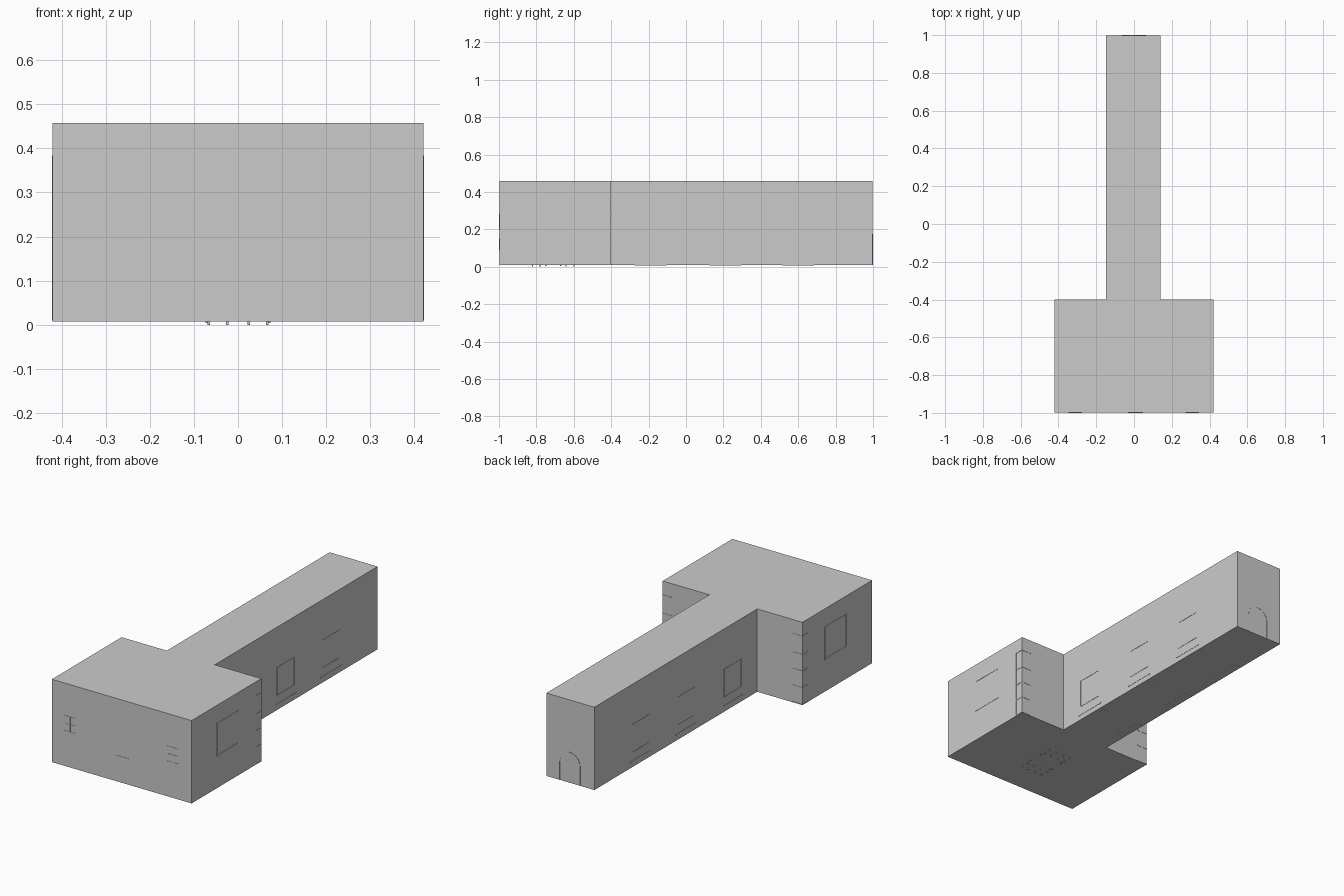
import bpy, bmesh, math
from mathutils import Vector

if "Cube" in bpy.data.objects:
    bpy.data.objects.remove(bpy.data.objects["Cube"])

EPS = 0.0015                      # how far trims show through the thin shell
W, CL, CR = 0.42, -0.148, 0.14    # room half width, corridor left and right
Y0, YM, Y1 = -0.998, -0.4, 0.998
Z0, Z1 = 0.008, 0.458


def finish(name, bm):
    bmesh.ops.recalc_face_normals(bm, faces=bm.faces)
    me = bpy.data.meshes.new(name)
    bm.to_mesh(me)
    bm.free()
    ob = bpy.data.objects.new(name, me)
    bpy.context.collection.objects.link(ob)
    return ob


def boxes(name, items):
    """One object from boxes given as (x0, x1, y0, y1, z0, z1)."""
    bm = bmesh.new()
    for x0, x1, y0, y1, z0, z1 in items:
        vs = bmesh.ops.create_cube(bm, size=1)["verts"]
        bmesh.ops.scale(bm, vec=(x1 - x0, y1 - y0, z1 - z0), verts=vs)
        bmesh.ops.translate(bm, vec=((x0 + x1) / 2, (y0 + y1) / 2, (z0 + z1) / 2), verts=vs)
    return finish(name, bm)


def prism(name, pts, direction):
    """Extrude a flat outline of 3D points."""
    bm = bmesh.new()
    f = bm.faces.new([bm.verts.new(p) for p in pts])
    ext = bmesh.ops.extrude_face_region(bm, geom=[f], use_keep_orig=True)
    bmesh.ops.translate(bm, vec=Vector(direction),
                        verts=[g for g in ext["geom"] if isinstance(g, bmesh.types.BMVert)])
    return finish(name, bm)


def rim(a0, a1, z0, z1, t):
    """Four bars of a rectangular frame as (a0, a1, z0, z1)."""
    return [(a0, a0 + t, z0, z1), (a1 - t, a1, z0, z1),
            (a0 + t, a1 - t, z0, z0 + t), (a0 + t, a1 - t, z1 - t, z1)]


# T-shaped building shell
plan = [(-W, Y0), (W, Y0), (W, YM), (CR, YM), (CR, Y1), (CL, Y1), (CL, YM), (-W, YM)]
prism("building_shell", [(x, y, Z0) for x, y in plan], (0, 0, Z1 - Z0))

# Front windows with four panes each
for side, xc in (("left", -0.31), ("right", 0.308)):
    bars = rim(xc - 0.036, xc + 0.036, 0.199, 0.283, 0.003)
    bars += [(xc - 0.0015, xc + 0.0015, 0.202, 0.28), (xc - 0.033, xc + 0.033, 0.239, 0.242)]
    boxes(side + "_window", [(a, b, Y0 - EPS, Y0 + 0.01, c, d) for a, b, c, d in bars])

# Chair back against the front wall
boxes("front_chair_back", [(-0.032, -0.028, Y0 - EPS, Y0 + 0.02, 0.09, 0.15),
                           (0.044, 0.048, Y0 - EPS, Y0 + 0.02, 0.09, 0.15),
                           (-0.028, 0.044, Y0 - EPS, Y0 + 0.02, 0.146, 0.15)])

for side, s in (("left", -1), ("right", 1)):
    def span(wall, depth):
        return sorted((wall + s * EPS, wall - s * depth))

    # Large picture frame on the room side wall
    x0, x1 = span(s * W, 0.008)
    boxes(side + "_room_picture",
          [(x0, x1, a, b, c, d) for a, b, c, d in rim(-0.78, -0.59, 0.18, 0.36, 0.006)])

    # Corner bookcase
    x0, x1 = span(s * W, 0.06)
    shelves = [(x0, x1, -0.45, YM + EPS, z, z + 0.004) for z in (0.01, 0.1, 0.19, 0.28, 0.38)]
    shelves.append((x0, x1, -0.45, -0.447, 0.01, 0.384))
    boxes(side + "_corner_bookcase", shelves)

    # Corridor pictures with a bench under each one
    wall = CR if s > 0 else CL
    for i, y in enumerate((-0.19, 0.21, 0.6)):
        x0, x1 = span(wall, 0.006)
        boxes(f"{side}_corridor_picture_{i + 1}",
              [(x0, x1, a, b, c, d) for a, b, c, d in rim(y - 0.075, y + 0.075, 0.085, 0.24, 0.004)])
        x0, x1 = span(wall, 0.05)
        boxes(f"{side}_bench_{i + 1}", [(x0, x1, y - 0.09, y + 0.09, 0.035, 0.042),
                                        (x0 + 0.004, x1 - 0.004, y - 0.085, y + 0.085, 0.0075, 0.035)])

# Arched door frame at the corridor end
def arch(r, top=0.11, n=12):
    pts = [(r * math.cos(math.pi * i / n), top + r * math.sin(math.pi * i / n)) for i in range(n + 1)]
    return [(r, 0.01)] + pts + [(-r, 0.01)]

outer, inner = arch(0.064), arch(0.059)
prism("arched_door_frame", [(x, Y1 - 0.01, z) for x, z in outer + inner[::-1]], (0, 0.01 + EPS, 0))

# Table in the room, with chairs around it
tx, ty = 0.0, -0.71
parts = [(tx - 0.08, tx + 0.08, ty - 0.05, ty + 0.05, 0.1, 0.11)]
parts += [(tx + a - 0.004, tx + a + 0.004, ty + b - 0.004, ty + b + 0.004, 0.004, 0.1)
          for a in (-0.07, 0.07) for b in (-0.04, 0.04)]
boxes("table", parts)
for n, (cx, cy) in enumerate(((-0.045, -0.8), (0.045, -0.8), (-0.045, -0.62), (0.045, -0.62))):
    parts = [(cx - 0.025, cx + 0.025, cy - 0.025, cy + 0.025, 0.06, 0.067)]
    parts += [(cx + a - 0.003, cx + a + 0.003, cy + b - 0.003, cy + b + 0.003, 0.0, 0.06)
              for a in (-0.021, 0.021) for b in (-0.021, 0.021)]
    yb = cy + math.copysign(0.023, cy - ty)
    parts.append((cx - 0.025, cx + 0.025, yb - 0.002, yb + 0.002, 0.067, 0.14))
    boxes(f"chair_{n + 1}", parts)
